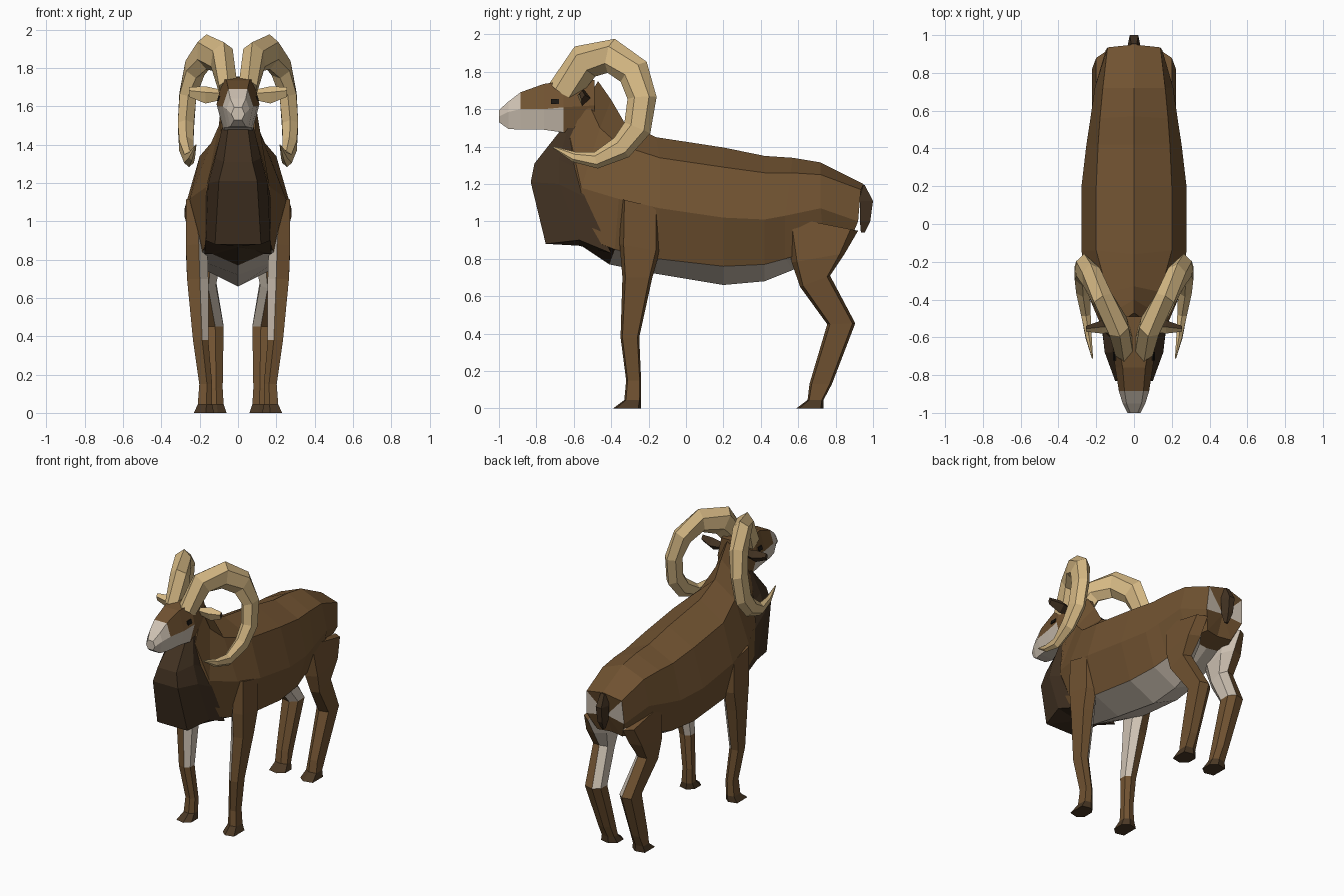
import bpy, bmesh, math
from mathutils import Vector

if "Cube" in bpy.data.objects:
    bpy.data.objects.remove(bpy.data.objects["Cube"])


def material(name, rgb):
    m = bpy.data.materials.new(name)
    m.diffuse_color = (*rgb, 1)
    m.use_nodes = True
    m.node_tree.nodes["Principled BSDF"].inputs["Base Color"].default_value = m.diffuse_color
    return m


MATS = [material("brown coat", (0.165, 0.086, 0.031)),
        material("dark mane", (0.055, 0.032, 0.016)),
        material("pale fur", (0.62, 0.54, 0.45)),
        material("horn tan", (0.68, 0.49, 0.235)),
        material("eye black", (0.01, 0.008, 0.006)),
        material("hoof brown", (0.07, 0.04, 0.018))]
COAT, DARK, PALE, HORN, EYE, HOOF = range(6)


def loft(name, rings, rule, side=1):
    """Skin closed rings; ends get fan caps. rule(i, j, centre) picks the colour."""
    bm = bmesh.new()
    rv = [[bm.verts.new((p[0] * side, p[1], p[2])) for p in r] for r in rings]
    n, m = len(rings[0]), len(rings)

    def face(vs, i, j):
        f = bm.faces.new(vs)
        f.material_index = rule(i, j, f.calc_center_median())

    for i in range(m - 1):
        for j in range(n):
            k = (j + 1) % n
            face([rv[i][j], rv[i][k], rv[i + 1][k], rv[i + 1][j]], i, j)
    for i, r in ((-1, rv[0]), (m, rv[-1])):
        c = bm.verts.new(sum((v.co for v in r), Vector()) / n)
        for j in range(n):
            face([r[j], r[(j + 1) % n], c], i, j)
    bmesh.ops.recalc_face_normals(bm, faces=bm.faces)
    me = bpy.data.meshes.new(name)
    bm.to_mesh(me)
    bm.free()
    for mat in MATS:
        me.materials.append(mat)
    ob = bpy.data.objects.new(name, me)
    bpy.context.collection.objects.link(ob)
    return ob


def mirrored(half, centre_ends):
    """Complete half a cross-section; centre_ends = first and last lie on x=0."""
    other = half[-2:0:-1] if centre_ends else half[::-1]
    return half + [(-x, y, z) for x, y, z in other]


# Torso and neck: top, ridge, flank, belly edge, underside, from head to rump
torso = [
    [(0, -.47, 1.75), (.085, -.53, 1.65), (.09, -.62, 1.45), (.07, -.66, 1.38), (0, -.66, 1.33)],
    [(0, -.40, 1.65), (.10, -.46, 1.50), (.165, -.56, 1.18), (.16, -.56, .92), (0, -.56, .87)],
    [(0, -.33, 1.53), (.14, -.36, 1.41), (.25, -.36, 1.12), (.18, -.38, .85), (0, -.41, .77)],
    [(0, -.16, 1.45), (.20, -.14, 1.34), (.278, -.14, 1.07), (.21, -.15, .80), (0, -.16, .72)],
    [(0, .20, 1.395), (.20, .20, 1.29), (.278, .20, 1.02), (.20, .20, .76), (0, .20, .66)],
    [(0, .42, 1.35), (.19, .42, 1.26), (.252, .42, 1.01), (.18, .42, .77), (0, .42, .68)],
    [(0, .57, 1.34), (.18, .56, 1.26), (.235, .53, 1.03), (.16, .53, .80), (0, .57, .74)],
    [(0, .72, 1.315), (.165, .72, 1.25), (.208, .72, 1.07), (.15, .74, .86), (0, .74, .84)],
    [(0, .95, 1.20), (.14, .935, 1.17), (.15, .92, 1.0), (.10, .87, .88), (0, .85, .88)]]


def torso_rule(i, j, c):
    if i == len(torso):
        return PALE if j in (1, 6) else COAT
    if j in (3, 4):
        return DARK if c.y < -.45 else PALE if c.y < .65 else COAT
    return COAT


loft("torso", [mirrored(h, True) for h in torso], torso_rule)

# Dark chest mane: front, side and back corners, from throat down
mane = [
    [(.05, -.66, 1.50), (.08, -.63, 1.50), (.08, -.58, 1.50)],
    [(.075, -.81, 1.31), (.12, -.68, 1.33), (.12, -.58, 1.28)],
    [(.10, -.83, 1.21), (.155, -.68, 1.20), (.17, -.54, 1.13)],
    [(.12, -.75, .88), (.168, -.57, .90), (.175, -.40, .83)]]
loft("chest_mane", [mirrored(h, False) for h in mane], lambda i, j, c: DARK)

# Head: y, then half-width and height of crown, cheek and jaw
head = [(-1.0, .02, 1.595, .035, 1.56, .02, 1.53),
        (-.95, .04, 1.64, .06, 1.585, .04, 1.495),
        (-.885, .05, 1.69, .08, 1.60, .055, 1.49),
        (-.76, .06, 1.735, .10, 1.60, .07, 1.49),
        (-.655, .08, 1.75, .112, 1.61, .075, 1.475),
        (-.49, .06, 1.755, .09, 1.62, .07, 1.50)]
loft("head", [mirrored([(a, y, b), (c, y, d), (e, y, f)], False)
              for y, a, b, c, d, e, f in head],
     lambda i, j, c: PALE if c.y < -.885 or (j in (1, 2, 3) and c.y < -.66) else COAT)


def leg_ring(xi, xo, f, r):
    def at(x, t):
        return (x, f[0] + (r[0] - f[0]) * t, f[1] + (r[1] - f[1]) * t)
    xm = xi + .4 * (xo - xi)
    return [at(xo, .1), at(xm, 0), at(xi, .25), at(xi, .75), at(xm, 1), at(xo, .9)]


# Leg sections: inner x, outer x, front (y, z), rear (y, z)
front_leg = [(.18, .272, (-.35, 1.12), (-.14, 1.07)),
             (.16, .272, (-.355, .88), (-.14, .84)),
             (.155, .266, (-.34, .70), (-.18, .70)),
             (.155, .235, (-.35, .38), (-.25, .38)),
             (.135, .202, (-.32, .15), (-.24, .15)),
             (.135, .21, (-.33, .045), (-.24, .045)),
             (.125, .23, (-.39, 0), (-.24, 0))]
hind_leg = [(.10, .20, (.52, 1.03), (.92, .95)),
            (.09, .222, (.565, .78), (.85, .83)),
            (.115, .215, (.61, .65), (.77, .71)),
            (.075, .185, (.755, .45), (.905, .455)),
            (.08, .165, (.66, .13), (.78, .13)),
            (.075, .165, (.65, .045), (.735, .045)),
            (.06, .175, (.59, 0), (.735, 0))]


def leg_rule(i, j, c):
    if c.z < .04:
        return HOOF
    return PALE if j in (1, 2, 3) and c.z > .42 else COAT


# Horn path: x, y, z, radius, curling back, down and forward
horn = [(.05, -.66, 1.69, .085), (.085, -.54, 1.855, .098), (.165, -.40, 1.885, .093),
        (.225, -.28, 1.80, .088), (.262, -.235, 1.66, .078), (.272, -.26, 1.50, .075),
        (.270, -.345, 1.395, .065), (.255, -.48, 1.327, .045), (.24, -.60, 1.345, .028),
        (.22, -.71, 1.397, .005)]


def horn_rings():
    pts = [Vector(h[:3]) for h in horn]
    out = []
    for k, p in enumerate(pts):
        t = (pts[min(k + 1, len(pts) - 1)] - pts[max(k - 1, 0)]).normalized()
        rad = Vector((0, p.y + .46, p.z - 1.61))
        rad = (rad - t * rad.dot(t)).normalized()
        lat = t.cross(rad)
        r = horn[k][3]
        out.append([p + rad * r * math.cos(a) + lat * r * .65 * math.sin(a)
                    for a in (q * math.pi / 3 for q in range(6))])
    return out


def diamond(x, y, z, dy, dz):
    return [(x, y - dy, z + dz * .3), (x, y, z + dz), (x, y + dy, z), (x, y - dy * .3, z - dz)]


def eye_ring(x):
    return [(x + dx, y, z) for dx, y, z in
            ((-.004, -.722, 1.653), (-.004, -.678, 1.655), (.004, -.678, 1.628), (.004, -.722, 1.628))]


for side, word in ((1, "right"), (-1, "left")):
    loft("front_leg_" + word, [leg_ring(*s) for s in front_leg], leg_rule, side)
    loft("hind_leg_" + word, [leg_ring(*s) for s in hind_leg], leg_rule, side)
    loft("horn_" + word, horn_rings(), lambda i, j, c: HORN, side)
    # Ear: tan front, dark back
    loft("ear_" + word, [diamond(.08, -.55, 1.66, .02, .025), diamond(.17, -.545, 1.66, .035, .045),
                         diamond(.255, -.555, 1.675, .015, .025)],
         lambda i, j, c: HORN if j in (0, 3) and i in (0, 1) else DARK, side)
    loft("eye_" + word, [eye_ring(.098), eye_ring(.106)], lambda i, j, c: EYE, side)

# Tail
loft("tail", [[(-w, y0, z), (w, y0, z), (w * .6, y1, z), (-w * .6, y1, z)]
              for w, y0, y1, z in ((.025, .93, .955, 1.195), (.037, .93, 1.0, 1.11),
                                   (.03, .93, .985, 1.0), (.012, .935, .955, .94))],
     lambda i, j, c: DARK)
